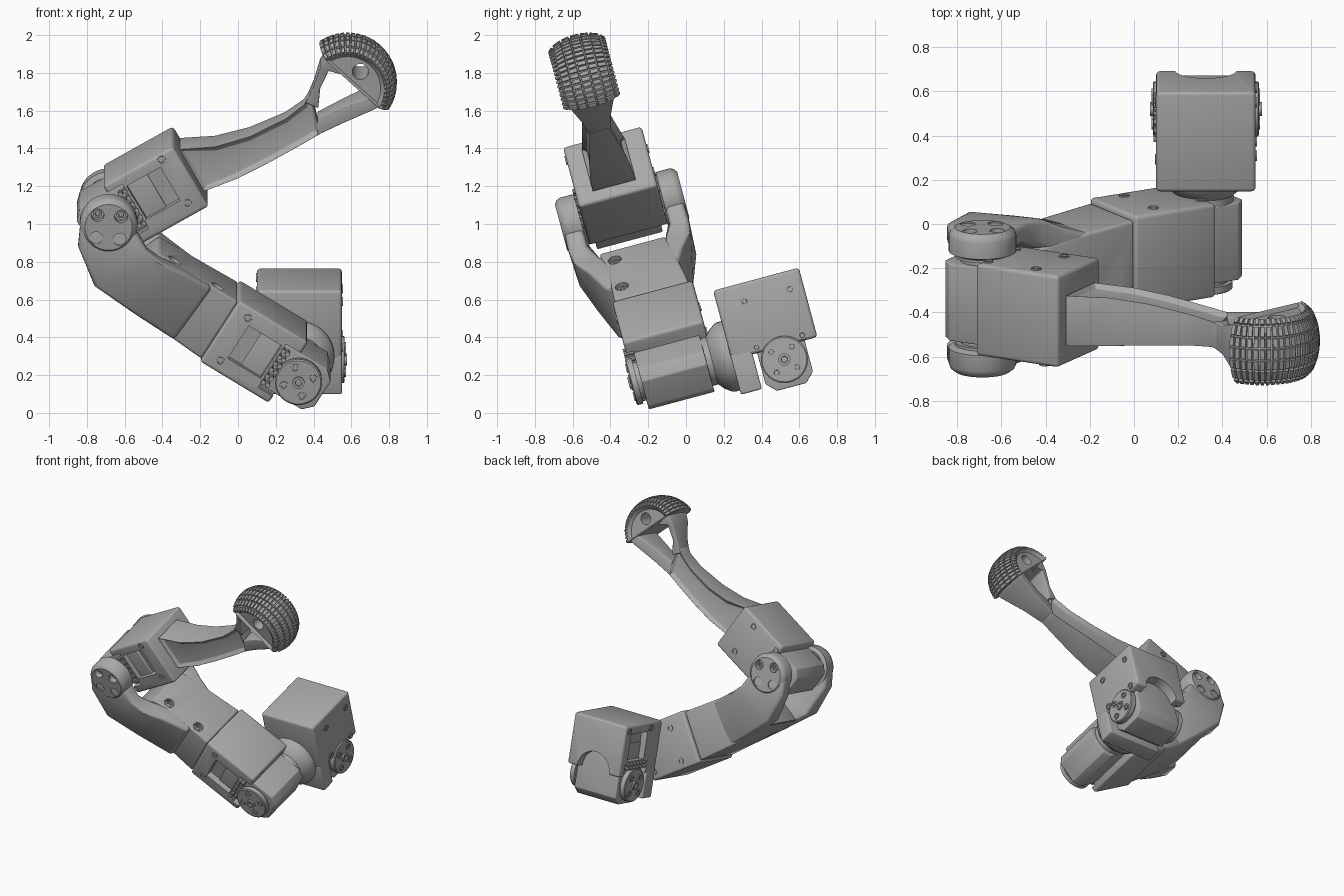
import bpy, bmesh, math
from mathutils import Matrix, Vector

if "Cube" in bpy.data.objects:
    bpy.data.objects.remove(bpy.data.objects["Cube"], do_unlink=True)

grey = bpy.data.materials.new("plain_grey")
grey.use_nodes = True
grey.diffuse_color = (0.4, 0.4, 0.4, 1)
grey.node_tree.nodes["Principled BSDF"].inputs["Base Color"].default_value = (0.4, 0.4, 0.4, 1)

TILT = Matrix.Rotation(math.radians(15), 4, 'X')
made = []


def frame(origin, u, v, w):
    """Part frame: u along the part, v across it, w along the joint axis."""
    m = Matrix((u, v, w)).transposed().to_4x4()
    m.translation = origin
    return TILT @ m


c, s = math.cos(math.radians(32)), math.sin(math.radians(32))
LOWER = frame((0.32, -0.005, 0.231), (-c, 0, s), (s, 0, c), (0, 1, 0))
c, s = math.cos(math.radians(30)), math.sin(math.radians(30))
KNEE = frame((-0.685, -0.05, 1.12), (c, 0, s), (-s, 0, c), (0, 1, 0))
HIP = frame((0.325, 0.576, 0.138), (0, 0, 1), (0, 1, 0), (1, 0, 0))
LEG = frame((0, -0.055, 0), (1, 0, 0), (0, 0, 1), (0, 1, 0))


def skin(bm, rings):
    """Bridge closed rings of points and cap the ends."""
    vs = [[bm.verts.new(p) for p in ring] for ring in rings]
    n = len(vs[0])
    sides = [[bm.faces.new((a[i], a[(i + 1) % n], b[(i + 1) % n], b[i]))
              for a, b in zip(vs, vs[1:])] for i in range(n)]
    bm.faces.new(vs[0])
    bm.faces.new(vs[-1])
    return sides


def prism(bm, F, outline, w0, w1):
    skin(bm, [[F @ Vector((u, v, w)) for u, v in outline] for w in (w0, w1)])


def box(bm, F, u0, u1, v0, v1, w0, w1):
    prism(bm, F, [(u0, v0), (u1, v0), (u1, v1), (u0, v1)], w0, w1)


def lathe(bm, F, u, v, profile, n=32):
    """Turned part about the w axis; profile holds (radius, w)."""
    turn = [2 * math.pi * i / n for i in range(n)]
    skin(bm, [[F @ Vector((u + r * math.cos(a), v + r * math.sin(a), w)) for a in turn]
              for r, w in profile])


def loft(bm, F, stations):
    """Beam through stations of (top uv, bottom uv, w0, w1)."""
    return skin(bm, [[F @ Vector((*t, w0)), F @ Vector((*t, w1)),
                      F @ Vector((*b, w1)), F @ Vector((*b, w0))]
                     for t, b, w0, w1 in stations])


def screw(bm, F, u, v, w, d):
    """Ring-shaped screw head standing out in direction d."""
    lathe(bm, F, u, v, [(0.024, w - d * 0.01), (0.024, w + d * 0.006), (0.014, w + d * 0.006),
                        (0.012, w - d * 0.004)], 16)


def make(name, bm, bevel=0.0, cutter=None):
    bmesh.ops.recalc_face_normals(bm, faces=bm.faces)
    me = bpy.data.meshes.new(name)
    bm.to_mesh(me)
    bm.free()
    me.materials.append(grey)
    ob = bpy.data.objects.new(name, me)
    bpy.context.collection.objects.link(ob)
    if bevel:
        m = ob.modifiers.new("bevel", 'BEVEL')
        m.width, m.segments, m.limit_method = bevel, 3, 'ANGLE'
    if cutter:
        m = ob.modifiers.new("cut", 'BOOLEAN')
        m.operation, m.object, m.solver = 'DIFFERENCE', cutter, 'EXACT'
    if bevel or cutter:
        bpy.context.view_layer.update()
        done = bpy.data.meshes.new_from_object(
            ob.evaluated_get(bpy.context.evaluated_depsgraph_get()))
        ob.modifiers.clear()
        ob.data = done
    if cutter:
        bpy.data.objects.remove(cutter, do_unlink=True)
    made.append(ob)
    return ob


def make_cutter(bm):
    ob = make("cutter", bm)
    made.remove(ob)
    ob.hide_render = True
    return ob


def servo_unit(name, F, v0, v1, u1, half, arch=False):
    """Servo with horns, and the cover housing that holds it."""
    bm = bmesh.new()
    prism(bm, F, [(-0.15, -0.08), (-0.1, -0.13), (0.3, -0.13), (0.3, 0.13), (-0.1, 0.13),
                  (-0.15, 0.08)], -0.18, 0.18)
    make(name + "_servo", bm, 0.006)

    bm = bmesh.new()
    for d in (-1, 1):
        lathe(bm, F, 0, 0, [(0.1, d * 0.17), (0.1, d * 0.2), (0.125, d * 0.2),
                            (0.125, d * (half + 0.01)), (0.118, d * (half + 0.015))])
        lathe(bm, F, 0, 0, [(0.032, d * half), (0.032, d * (half + 0.028)), (0.018, d * (half + 0.028)),
                            (0.016, d * (half + 0.018))], 16)
        for k in range(4):
            a = math.pi * (k / 2 + 0.25)
            screw(bm, F, 0.08 * math.cos(a), 0.08 * math.sin(a), d * (half + 0.015), d)
    make(name + "_horns", bm)

    cut = bmesh.new()
    box(cut, F, 0.18, 0.385, -0.09, 0.12, -half - 0.1, -half + 0.05)
    box(cut, F, -0.1, 0.165, -0.14, 0.14, -half - 0.1, -half + 0.045)
    if arch:
        lathe(cut, F.copy() @ Matrix.Rotation(math.radians(-90), 4, 'X'), 0.07, 0,
              [(0.14, 0.13), (0.14, 0.4)])
    bm = bmesh.new()
    box(bm, F, 0.07, u1, v0, v1, -half, half)
    make(name + "_housing", bm, 0.018, make_cutter(cut))

    bm = bmesh.new()
    for u in (0.1, 0.352):
        for v in (-0.125, 0.125):
            screw(bm, F, u, v, half, 1)
    for v in (-0.125, 0.15):
        screw(bm, F, 0.41, v, -half, -1)
    for i in range(6):
        for j in (0, 1):
            lathe(bm, F, 0.13 + 0.028 * j, -0.1 + 0.04 * i, [(0.013, -half + 0.06), (0.013, -half - 0.012)], 8)
    make(name + "_screws_and_pins", bm)


servo_unit("hip", HIP, -0.27, 0.2, 0.45, 0.225, True)
servo_unit("lower", LOWER, -0.185, 0.21, 0.5, 0.22)
servo_unit("knee", KNEE, -0.195, 0.185, 0.5, 0.215)

# Hip side wall and the coupling to the lower servo
bm = bmesh.new()
box(bm, HIP, -0.12, 0.1, -0.27, -0.155, -0.225, 0.225)
make("hip_wall", bm, 0.01)
bm = bmesh.new()
lathe(bm, LOWER, 0, 0, [(0.13, 0.17), (0.13, 0.21), (0.16, 0.235), (0.185, 0.27), (0.19, 0.285), (0.19, 0.32)], 48)
make("hip_coupling", bm)

# Thigh body with cover screws
bm = bmesh.new()
loft(bm, LOWER, [((0.5, 0.2), (0.5, -0.17), -0.21, 0.2), ((0.8, 0.2), (0.8, -0.15), -0.2, 0.17),
                 ((1.0, 0.205), (1.12, -0.11), -0.22, 0.14)])
cut = bmesh.new()
TOP = LOWER @ Matrix.Rotation(math.radians(-90), 4, 'X')
for u in (0.63, 0.9):
    lathe(cut, TOP, u, 0.15, [(0.036, 0.17), (0.036, 0.3)], 24)
make("thigh", bm, 0.015, make_cutter(cut))
bm = bmesh.new()
for u in (0.63, 0.9):
    screw(bm, TOP, u, 0.15, 0.18, 1)
make("thigh_screws", bm)

# Fork arms and joint caps on both sides of the knee
for side, d in (("front", -1), ("back", 1)):
    bm = bmesh.new()
    shape = [((1.18, 0.27), (1.465, 0.17), 0.225, 0.325), ((1.08, 0.215), (1.4, 0.04), 0.225, 0.33),
             ((0.98, 0.2), (1.21, -0.1), 0.18, 0.32), ((0.86, 0.2), (0.95, -0.13), 0.12, 0.26),
             ((0.66, 0.195), (0.68, -0.155), 0.08, 0.19)]
    loft(bm, LOWER, [(t, b, -0.045 + d * w0, -0.045 + d * w1) for t, b, w0, w1 in shape])
    make(side + "_fork_arm", bm, 0.025)
    holes = [(0.088 * math.cos(a), 0.088 * math.sin(a)) for a in (0.2 + math.pi / 2 * k for k in range(4))]
    cut, screws = bmesh.new(), bmesh.new()
    for u, v in holes:
        lathe(cut, KNEE, u, v, [(0.034, d * 0.29), (0.034, d * 0.4)], 20)
        screw(screws, KNEE, u, v, d * 0.295, d)
    bm = bmesh.new()
    lathe(bm, KNEE, 0, 0, [(0.12, d * 0.21), (0.153, d * 0.225), (0.153, d * 0.3), (0.145, d * 0.32),
                           (0.125, d * 0.335)], 48)
    make(side + "_knee_cap", bm, 0, make_cutter(cut))
    make(side + "_knee_cap_screws", screws)


def beam(name, stations, rim):
    """Shin member with recessed sides between its flanges."""
    bm = bmesh.new()
    sides = loft(bm, LEG, [(t, b, -w, w) for t, b, w in stations])
    bmesh.ops.recalc_face_normals(bm, faces=bm.faces)
    for i in (1, 3):
        bmesh.ops.inset_region(bm, faces=sides[i], thickness=rim, depth=-0.025)
    make(name, bm, 0.004)


# Shin: main beam, then two limbs around the open triangle
beam("shin", [((-0.31, 1.49), (-0.18, 1.26), 0.12), ((-0.12, 1.504), (0.0, 1.33), 0.115),
              ((0.06, 1.555), (0.16, 1.41), 0.1), ((0.25, 1.645), (0.325, 1.497), 0.075),
              ((0.35, 1.72), (0.41, 1.545), 0.062), ((0.385, 1.78), (0.435, 1.558), 0.06)], 0.025)
for name, path in (("upper_limb", [((0.36, 1.73), (0.425, 1.7), 0.062), ((0.4, 1.82), (0.435, 1.81), 0.07),
                                   ((0.435, 1.93), (0.48, 1.915), 0.1), ((0.48, 2.0), (0.55, 1.9), 0.12)]),
                   ("lower_limb", [((0.42, 1.65), (0.42, 1.552), 0.06), ((0.55, 1.715), (0.56, 1.625), 0.08),
                                   ((0.69, 1.775), (0.725, 1.71), 0.12), ((0.74, 1.79), (0.76, 1.73), 0.125)])):
    bm = bmesh.new()
    loft(bm, LEG, [(t, b, -w, w) for t, b, w in path])
    make(name, bm, 0.006)

# Foot: crowned part-wheel with raised tread blocks
bm = bmesh.new()
half_profile = [(0.15, 0.195), (0.125, 0.222), (0.075, 0.241), (0.027, 0.249)]
profile = [(-w, r) for w, r in half_profile] + half_profile[::-1]
steps = 24
rows = []
for i in range(steps + 1):
    a = math.radians(-32 + 158 * i / steps)
    rows.append([bm.verts.new(LEG @ Vector((0.58 + r * math.cos(a), 1.827 + r * math.sin(a), w)))
                 for w, r in profile])
tread = [bm.faces.new((p[k], p[k + 1], q[k + 1], q[k]))
         for p, q in zip(rows, rows[1:]) for k in range(len(profile) - 1)]
for k in range(len(profile) - 1):
    bm.faces.new((rows[0][k], rows[0][k + 1], rows[-1][k + 1], rows[-1][k]))
cheeks = [bm.faces.new([row[k] for row in rows]) for k in (0, -1)]
bmesh.ops.recalc_face_normals(bm, faces=bm.faces)
bmesh.ops.inset_individual(bm, faces=tread, thickness=0.004, depth=0)
bmesh.ops.inset_individual(bm, faces=tread, thickness=0.002, depth=0.012)
bmesh.ops.inset_individual(bm, faces=cheeks, thickness=0.02, depth=-0.02)
cut = bmesh.new()
lathe(cut, LEG, 0.648, 1.92, [(0.043, -0.3), (0.043, 0.3)], 24)
make("foot_wheel", bm, 0, make_cutter(cut))

for ob in bpy.context.selected_objects:
    ob.select_set(False)
for ob in made:
    ob.select_set(True)
bpy.context.view_layer.objects.active = made[0]
bpy.ops.object.shade_smooth_by_angle(angle=math.radians(32))
